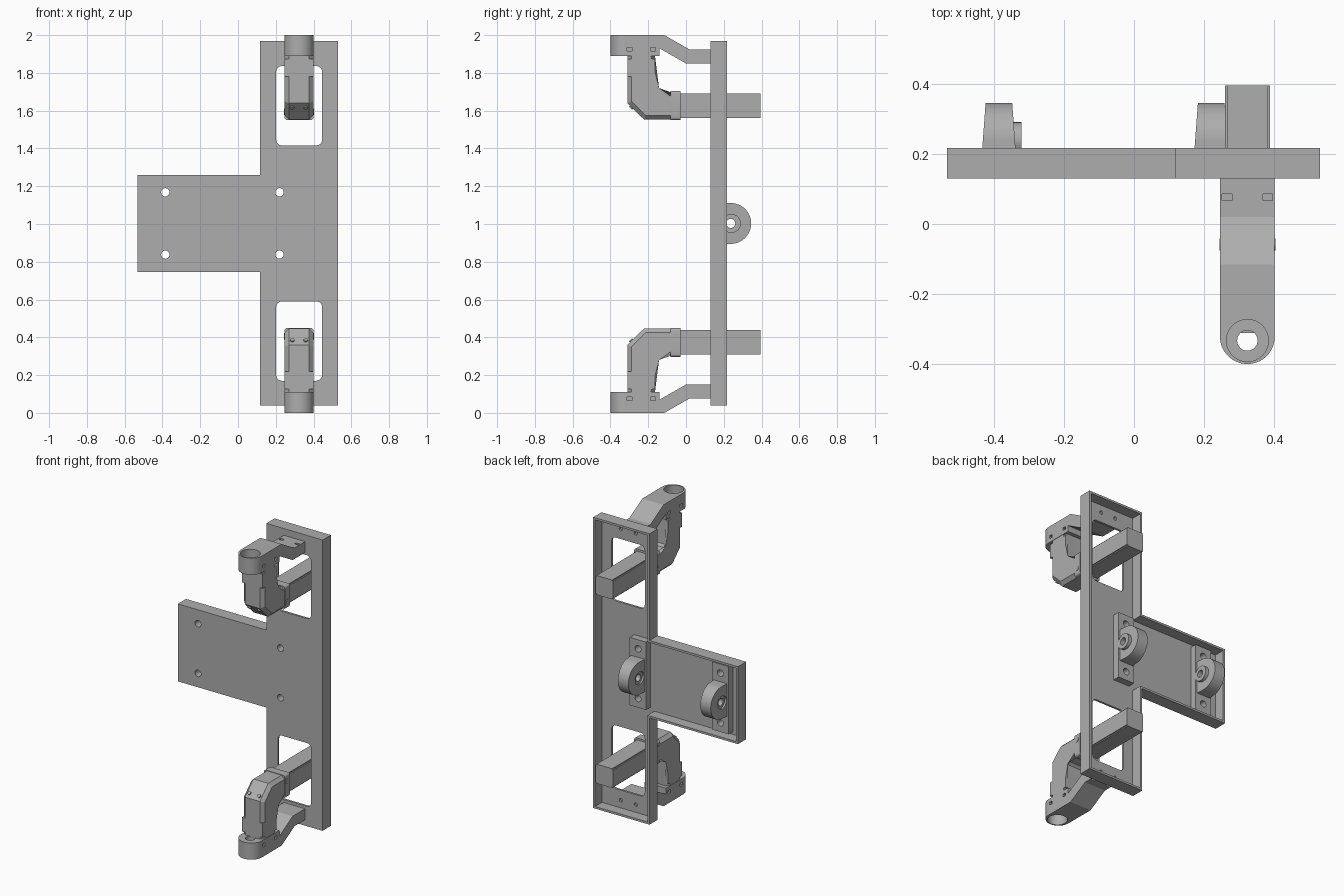
import bpy, bmesh, math
from mathutils import Matrix, Vector

if "Cube" in bpy.data.objects:
    bpy.data.objects.remove(bpy.data.objects["Cube"])

GREY = (0.42, 0.42, 0.42, 1)
mat = bpy.data.materials.new("plain grey")
mat.use_nodes = True
mat.diffuse_color = GREY
mat.node_tree.nodes["Principled BSDF"].inputs["Base Color"].default_value = GREY

MID = 1.003      # height of the plane of symmetry
CX = 0.323       # centre line of the two arms


def prism(name, pts, axis, a, b, edit=None):
    """Extrude a 2D outline from a to b along an axis."""
    place = {"x": lambda u, v, w: (w, u, v),
             "y": lambda u, v, w: (u, w, v),
             "z": lambda u, v, w: (u, v, w)}[axis]
    bm = bmesh.new()
    lo = [bm.verts.new(place(u, v, a)) for u, v in pts]
    hi = [bm.verts.new(place(u, v, b)) for u, v in pts]
    bm.faces.new(lo)
    bm.faces.new(hi)
    for i in range(len(pts)):
        j = (i + 1) % len(pts)
        bm.faces.new((lo[i], lo[j], hi[j], hi[i]))
    if edit:
        edit(bm)
    bmesh.ops.recalc_face_normals(bm, faces=bm.faces)
    me = bpy.data.meshes.new(name)
    bm.to_mesh(me)
    bm.free()
    me.materials.append(mat)
    ob = bpy.data.objects.new(name, me)
    bpy.context.collection.objects.link(ob)
    return ob


def arc(u, v, r, start, end, n):
    angles = [math.radians(start + (end - start) * i / n) for i in range(n + 1)]
    return [(u + r * math.cos(t), v + r * math.sin(t)) for t in angles]


def circle(u, v, r, n=32):
    return arc(u, v, r, 0, 360, n)[:-1]


def rect(u0, u1, v0, v1):
    return [(u0, v0), (u1, v0), (u1, v1), (u0, v1)]


def round_rect(u0, u1, v0, v1, r):
    return (arc(u1 - r, v1 - r, r, 0, 90, 6) + arc(u0 + r, v1 - r, r, 90, 180, 6)
            + arc(u0 + r, v0 + r, r, 180, 270, 6) + arc(u1 - r, v0 + r, r, 270, 360, 6))


def combine(ob, pts, axis, a, b, op="DIFFERENCE"):
    """Cut an extruded outline out of a part, or intersect with it."""
    tool = prism("cutter", pts, axis, a, b)
    tool.hide_render = True
    mod = ob.modifiers.new("cut", "BOOLEAN")
    mod.operation, mod.solver, mod.object = op, "EXACT", tool
    bpy.context.view_layer.update()
    deps = bpy.context.evaluated_depsgraph_get()
    me = bpy.data.meshes.new_from_object(ob.evaluated_get(deps))
    ob.modifiers.clear()
    ob.data = me
    bpy.data.objects.remove(tool)


def tee(d):
    """Outline of the plate, inset by d."""
    return [(0.53 - d, 0.038 + d), (0.53 - d, 1.968 - d), (0.117 + d, 1.968 - d),
            (0.117 + d, 1.26 - d), (-0.533 + d, 1.26 - d), (-0.533 + d, 0.746 + d),
            (0.117 + d, 0.746 + d), (0.117 + d, 0.038 + d)]


# Mounting plate: open-backed tray with two windows and bolt holes
plate = prism("mounting_plate", tee(0), "y", 0.13, 0.216)
combine(plate, tee(0.014), "y", 0.144, 0.3)
for s in (-1, 1):
    zs = sorted((MID + s * 0.413, MID + s * 0.833))
    combine(plate, round_rect(0.202, 0.445, *zs, 0.03), "y", 0, 0.3)
    for x in (-0.385, 0.22):
        combine(plate, circle(x, MID + s * 0.165, 0.022, 20), "y", 0, 0.3)
    for x in (CX - 0.055, CX + 0.055):
        combine(plate, circle(x, MID + s * 0.9, 0.012, 12), "y", 0, 0.3)

# Rear lugs: tapered half discs on bolted feet, each with a hub
for side, cx in (("right", -0.385), ("left", 0.22)):
    def taper(bm):
        for v in bm.verts:
            half = 0.0475 - 0.074 * (v.co.y - 0.215)
            v.co.x = cx + math.copysign(half, v.co.x - cx)

    foot = prism(side + "_lug_foot", rect(cx - 0.06, cx + 0.06, MID - 0.225, MID + 0.225),
                 "y", 0.144, 0.19)
    for s in (-1, 1):
        combine(foot, circle(cx, MID + s * 0.165, 0.022, 20), "y", 0, 0.3)
    outline = arc(0.237, MID, 0.108, -90, 90, 32) + [(0.15, MID + 0.108), (0.15, MID - 0.108)]
    lug = prism(side + "_lug", outline, "x", cx - 0.05, cx + 0.05, taper)
    hub = prism(side + "_lug_hub", circle(0.24, MID, 0.05), "x", cx + 0.03, cx + 0.065)
    for part in (lug, hub):
        combine(part, circle(0.237, MID, 0.024, 20), "x", cx - 0.2, cx + 0.2)
    combine(lug, circle(0.237, MID, 0.042), "x", cx - 0.2, cx - 0.036)

arm = []         # upper arm parts, mirrored to the lower arm at the end

# Cranked bracket with a rounded socket end
side_profile = [(-0.4, 2.0), (-0.115, 2.0), (0.02, 1.923), (0.131, 1.923), (0.131, 1.85),
                (0.0, 1.85), (-0.14, 1.93), (-0.14, 1.89), (-0.4, 1.89)]
bracket = prism("upper_bracket", side_profile, "x", CX - 0.1, CX + 0.1)
plan = arc(CX, -0.321, 0.078, 180, 360, 32) + [(CX + 0.078, 0.2), (CX - 0.078, 0.2)]
combine(bracket, plan, "z", 1.8, 2.1, "INTERSECT")
combine(bracket, circle(CX, -0.332, 0.06), "z", 1.93, 2.1)
combine(bracket, circle(CX, -0.332, 0.029), "z", 1.8, 2.1)
for s in (-1, 1):
    xs = sorted((CX + s * 0.06, CX + s * 0.1))
    for y in (-0.3, -0.175):
        combine(bracket, rect(y - 0.013, y + 0.013, 1.915, 1.935), "x", *xs)
    x = CX + s * 0.058
    combine(bracket, rect(x - 0.014, x + 0.014, 0.067, 0.085), "z", 1.89, 2.1)
arm.append(bracket)


# Elbow with chamfered long edges
def chamfer(bm):
    edges = []
    for e in bm.edges:
        a, b = e.verts[0].co, e.verts[1].co
        at_end = min(a.z, b.z) > 1.88 or min(a.y, b.y) > -0.081
        if abs(a.x - b.x) < 0.001 and not at_end:
            edges.append(e)
    bmesh.ops.bevel(bm, geom=edges, offset=0.022, segments=1, affect="EDGES")


elbow_profile = [(-0.31, 1.895), (-0.31, 1.64), (-0.222, 1.553), (-0.08, 1.553),
                 (-0.08, 1.697), (-0.15, 1.697), (-0.165, 1.712), (-0.165, 1.895)]
arm.append(prism("upper_elbow", elbow_profile, "x", CX - 0.076, CX + 0.076, chamfer))


# Square tube passing through the window, and its clamp collar
def soften(bm):
    edges = [e for e in bm.edges if abs(e.verts[0].co.y - e.verts[1].co.y) > 0.1]
    bmesh.ops.bevel(bm, geom=edges, offset=0.007, segments=2, affect="EDGES")


arm.append(prism("upper_tube", rect(CX - 0.064, CX + 0.064, 1.562, 1.69), "y",
                 -0.09, 0.395, soften))
arm.append(prism("upper_collar", round_rect(CX - 0.077, CX + 0.077, 1.55, 1.704, 0.015),
                 "y", -0.081, -0.028))

# Corner lugs, clamp screws and elbow screws
for s in (-1, 1):
    side = "left" if s > 0 else "right"
    xs = sorted((CX + s * 0.047, CX + s * 0.076))
    for end, y in (("front", -0.311), ("back", -0.193)):
        arm.append(prism(f"upper_{side}_{end}_corner_lug", rect(y, y + 0.029, 1.78, 1.873),
                         "x", *xs))
    xs = sorted((CX + s * 0.07, CX + s * 0.08))
    arm.append(prism(f"upper_{side}_clamp_screw", circle(-0.058, 1.595, 0.017, 12), "x", *xs))
    screw = prism(f"upper_{side}_elbow_screw", circle(0, 0, 0.011, 12), "z", 0, 0.008)
    turn = Vector((0, -1, -1)).to_track_quat("Z", "Y").to_matrix().to_4x4()
    screw.data.transform(Matrix.Translation((CX + s * 0.036, -0.288, 1.618)) @ turn)
    arm.append(screw)

# Lower arm as a mirror image
flip = Matrix.Translation((0, 0, 2 * MID - 0.006)) @ Matrix.Scale(-1, 4, (0, 0, 1))
for ob in arm:
    twin = ob.copy()
    twin.data = ob.data.copy()
    twin.name = ob.name.replace("upper", "lower")
    twin.data.transform(flip)
    twin.data.flip_normals()
    bpy.context.collection.objects.link(twin)

# Smooth the curved faces, keeping hard edges
bpy.ops.object.select_all(action="DESELECT")
for ob in bpy.context.collection.objects:
    if ob.type == "MESH" and ob.data.materials and ob.data.materials[0] == mat:
        ob.select_set(True)
        bpy.context.view_layer.objects.active = ob
bpy.ops.object.shade_smooth_by_angle(angle=math.radians(25))
